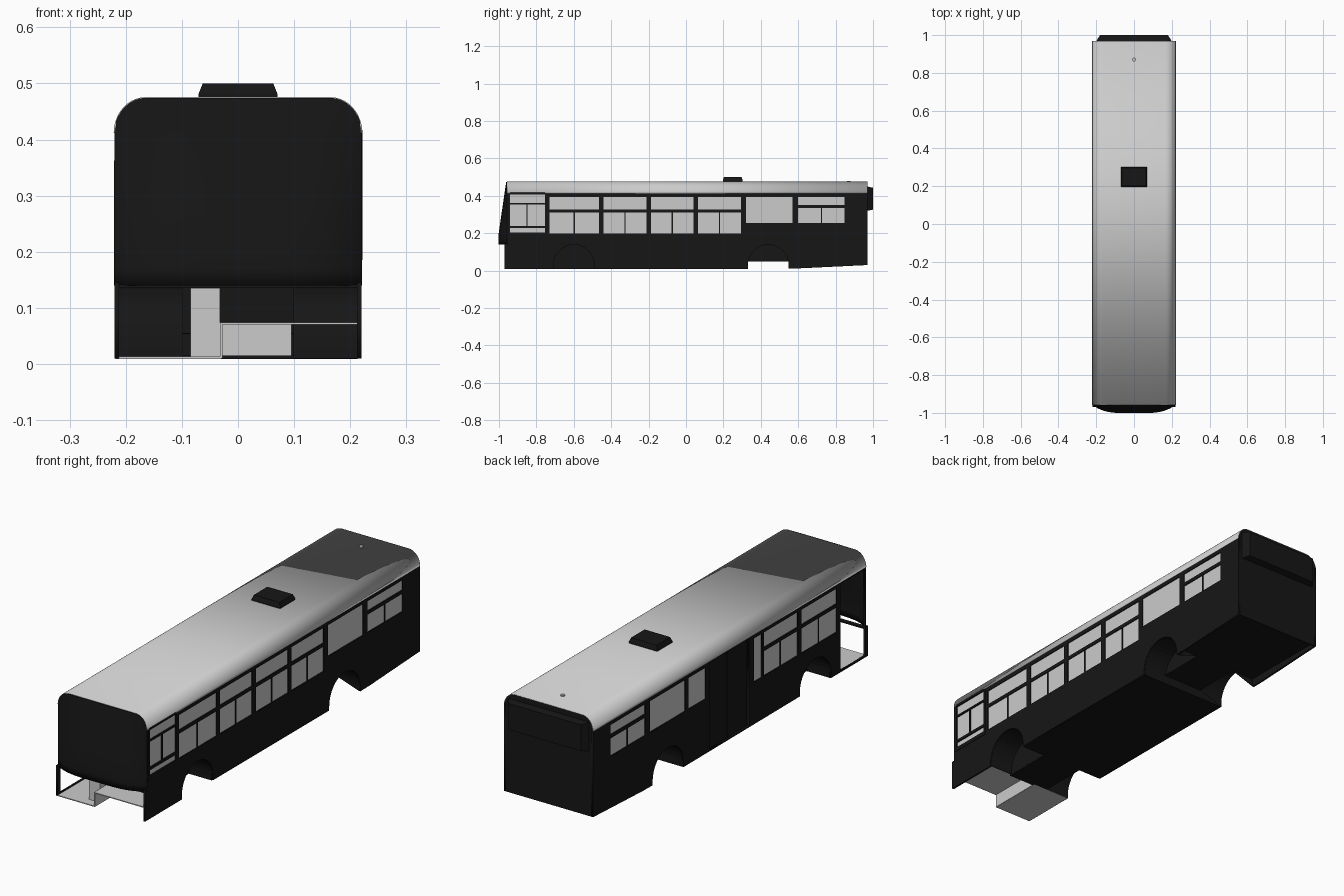
import bpy, bmesh, math

if "Cube" in bpy.data.objects:
    bpy.data.objects.remove(bpy.data.objects["Cube"])

black = bpy.data.materials.new("black_paint")
black.diffuse_color = (0.008, 0.008, 0.008, 1)
black.use_nodes = True
black.node_tree.nodes["Principled BSDF"].inputs["Base Color"].default_value = black.diffuse_color


def finish(ob, mat=black, smooth=False):
    if mat:
        ob.data.materials.append(mat)
    if smooth:
        bpy.ops.object.select_all(action='DESELECT')
        ob.select_set(True)
        bpy.context.view_layer.objects.active = ob
        bpy.ops.object.shade_smooth_by_angle(angle=math.radians(35))
    return ob


def mesh(name, verts, faces, mat=black, smooth=False, thick=0):
    me = bpy.data.meshes.new(name)
    me.from_pydata(verts, [], faces)
    bm = bmesh.new()
    bm.from_mesh(me)
    bmesh.ops.recalc_face_normals(bm, faces=bm.faces)
    bm.to_mesh(me)
    bm.free()
    ob = bpy.data.objects.new(name, me)
    bpy.context.collection.objects.link(ob)
    if thick:
        m = ob.modifiers.new("thickness", 'SOLIDIFY')
        m.thickness = thick
        m.offset = 0
    return finish(ob, mat, smooth)


BOX = [(0, 1, 2, 3), (4, 5, 6, 7), (0, 1, 5, 4), (1, 2, 6, 5), (2, 3, 7, 6), (3, 0, 4, 7)]


def box(name, x0, x1, y0, y1, z0, z1, mat=black):
    v = [(x, y, z) for z in (z0, z1) for x, y in ((x0, y0), (x1, y0), (x1, y1), (x0, y1))]
    return mesh(name, v, BOX, mat)


def arch(c, r=0.11, n=16):
    pts = [(c - r * math.cos(math.pi * i / n), 0.03 + r * math.sin(math.pi * i / n)) for i in range(n + 1)]
    return [(c - r, 0.01)] + pts + [(c + r, 0.012)]


FRONT_AXLE, REAR_AXLE = -0.6, 0.44


# Side walls: flat outline with wheel arches and window holes
def wall(name, x, holes):
    cu = bpy.data.curves.new(name, 'CURVE')
    cu.dimensions, cu.fill_mode, cu.extrude = '2D', 'BOTH', 0.004
    outer = [(-0.97, 0.01)] + arch(FRONT_AXLE) + arch(REAR_AXLE) + [
        (0.62, 0.013), (0.97, 0.03), (0.97, 0.42), (-0.955, 0.42), (-0.955, 0.145), (-0.97, 0.145)]
    rects = [[(a, c), (b, c), (b, d), (a, d)] for a, b, c, d in holes]
    for pts in [outer] + rects:
        sp = cu.splines.new('POLY')
        sp.points.add(len(pts) - 1)
        for p, q in zip(sp.points, pts):
            p.co = (q[0], q[1], 0, 1)
        sp.use_cyclic_u = True
    ob = bpy.data.objects.new(name, cu)
    bpy.context.collection.objects.link(ob)
    ob.rotation_euler = (math.pi / 2, 0, math.pi / 2)
    ob.location.x = x
    bpy.ops.object.select_all(action='DESELECT')
    ob.select_set(True)
    bpy.context.view_layer.objects.active = ob
    bpy.ops.object.convert(target='MESH')
    finish(bpy.context.view_layer.objects.active)


# Windows as (y0, y1, z0, z1, split into sliding panes)
right_windows = [(-0.73, -0.465, 0.2, 0.395, True), (-0.44, -0.212, 0.2, 0.395, True),
                 (-0.187, 0.04, 0.2, 0.395, True), (0.065, 0.293, 0.2, 0.395, True),
                 (0.32, 0.57, 0.255, 0.395, False), (0.6, 0.848, 0.255, 0.395, True)]
left_windows = [(-0.75, -0.5, 0.2, 0.395, True), (-0.475, -0.235, 0.2, 0.395, True),
                (-0.222, -0.165, 0.2, 0.395, False), (0.175, 0.295, 0.255, 0.395, False),
                (0.32, 0.57, 0.255, 0.395, False), (0.6, 0.848, 0.255, 0.395, True)]
driver_window = (-0.94, -0.755, 0.2, 0.413)
front_door = (-0.95, -0.775, 0.017, 0.405)
middle_door = (-0.13, 0.145, 0.017, 0.408)
wall("right_wall", 0.216, [w[:4] for w in right_windows] + [driver_window])
wall("left_wall", -0.216, [w[:4] for w in left_windows] + [front_door, middle_door])

for s, wins in ((1, right_windows), (-1, left_windows)):
    for y0, y1, z0, z1, split in wins:
        box("window_glass", s * 0.213, s * 0.216, y0, y1, z0, z1, None)
        if split:
            zt, ym = z0 + (z1 - z0) * 0.57, (y0 + y1) / 2
            box("window_transom", s * 0.212, s * 0.22, y0, y1, zt, zt + 0.016)
            box("window_divider", s * 0.212, s * 0.219, ym - 0.003, ym + 0.003, z0, zt)

# Driver window with raised frame bars
y0, y1, z0, z1 = driver_window
box("driver_glass", 0.213, 0.216, y0, y1, z0, z1, None)
for a, b, c, d in ((y0, y1, 0.355, 0.363), (y0, y1, 0.228, 0.24), (-0.853, -0.847, 0.24, 0.355),
                   (y0 - 0.01, y0, 0.185, z1), (y1, y1 + 0.01, 0.185, z1),
                   (y0, y1, z1 - 0.005, z1 + 0.004), (y0, y1, 0.185, 0.203)):
    box("driver_window_frame", 0.212, 0.222, a, b, c, d)

# Middle door: two recessed leaves
y0, y1, z0, z1 = middle_door
ym = (y0 + y1) / 2
for a, b in ((y0, ym - 0.002), (ym + 0.002, y1)):
    box("middle_door_leaf", -0.211, -0.206, a, b, z0, z1)
box("middle_door_seal", -0.214, -0.206, ym - 0.004, ym + 0.004, z0, z1)

# Roof section: rounded shoulders
half = [(0.165 + 0.055 * math.cos(a), 0.412 + 0.062 * math.sin(a))
        for a in [math.pi / 2 * i / 10 for i in range(11)]]
section = half + [(-x, z) for x, z in reversed(half)]
n = len(section)
roof = [(x, y, z) for y in (-0.957, 0.97) for x, z in section]
mesh("roof", roof, [(i, i + 1, n + i + 1, n + i) for i in range(n - 1)], None, True, 0.003)

# Rear wall and raised rear window housing
rear = [(x, 0.968, z) for x, z in section] + [(-0.22, 0.968, 0.03), (0.22, 0.968, 0.03)]
mesh("rear_wall", rear, [tuple(range(len(rear)))], thick=0.004)
housing = [(x * s, y, 0.385 + z * s) for y, s in ((0.968, 1), (1.0, 0.9))
           for x, z in ((-0.2, -0.065), (0.2, -0.065), (0.2, 0.065), (-0.2, 0.065))]
mesh("rear_window_housing", housing, BOX)


# Windscreen: curved front panel following the roof shoulders
def half_width(z):
    t = max(0, (z - 0.412) / 0.062)
    return 0.165 + 0.055 * math.sqrt(max(0, 1 - t * t))


zs = [0.14, 0.17, 0.2, 0.27, 0.34, 0.412] + [z for x, z in half[1:]]
cols = 24
verts = []
for z in zs:
    d = 0.045 if z < 0.2 else 0.045 - 0.04 * (z - 0.2) / 0.274
    for j in range(cols + 1):
        u = math.sin((2 * j / cols - 1) * math.pi / 2)
        x = u * half_width(z)
        verts.append((x, -0.955 - d * (1 - abs(x / 0.22) ** 4), z))
c1 = cols + 1
mesh("windscreen", verts, [(i * c1 + j, i * c1 + j + 1, (i + 1) * c1 + j + 1, (i + 1) * c1 + j)
                           for i in range(len(zs) - 1) for j in range(cols)], smooth=True, thick=0.003)
box("dashboard_ledge", -0.216, 0.216, -0.97, -0.95, 0.136, 0.142)

# Wheel wells: arched shells closed on the inner side
for s in (-1, 1):
    for name, c, low in (("front_wheel_well", FRONT_AXLE, 0.01), ("rear_wheel_well", REAR_AXLE, 0.05)):
        prof = arch(c)
        k = len(prof)
        v = [(s * 0.214, y, z) for y, z in prof] + [(s * 0.1, y, max(z, low)) for y, z in prof]
        f = [(i, i + 1, k + i + 1, k + i) for i in range(k - 1)] + [tuple(range(k, 2 * k))]
        mesh(name, v, f, thick=0.002)

# Floor: low in front and middle, raised behind
for x, a, b, z in ((0.1, -0.72, -0.49, 0.012), (0.213, -0.49, 0.33, 0.012),
                   (0.1, 0.33, 0.55, 0.052), (0.213, 0.55, 0.967, 0.052)):
    box("floor", -x, x, a, b, z - 0.003, z + 0.003)
box("floor_riser", -0.213, 0.213, 0.327, 0.33, 0.01, 0.054)

# Front entry: step plate, driver platform and console in grey
box("entry_plate", -0.218, -0.03, -0.97, -0.71, 0.009, 0.013, None)
box("driver_platform", -0.03, 0.213, -0.97, -0.71, 0.07, 0.074, None)
box("platform_side", -0.032, -0.028, -0.97, -0.71, 0.01, 0.074, None)
box("platform_riser", -0.03, 0.095, -0.714, -0.71, 0.01, 0.072, None)
box("console", -0.085, -0.032, -0.93, -0.85, 0.012, 0.135, None)

# Roof hatch and small aerial base
hatch = [(x * s, 0.25 + y * s, z) for z, s in ((0.472, 1.0), (0.482, 1.0), (0.5, 0.9))
         for x, y in ((-0.07, -0.053), (0.07, -0.053), (0.07, 0.053), (-0.07, 0.053))]
mesh("roof_hatch", hatch, [(0, 1, 2, 3), (8, 9, 10, 11)] +
     [(4 * r + i, 4 * r + (i + 1) % 4, 4 * r + 4 + (i + 1) % 4, 4 * r + 4 + i) for r in (0, 1) for i in range(4)])
bpy.ops.mesh.primitive_cylinder_add(vertices=12, radius=0.009, depth=0.008, location=(0, 0.87, 0.476))
bpy.context.object.name = "aerial_base"
